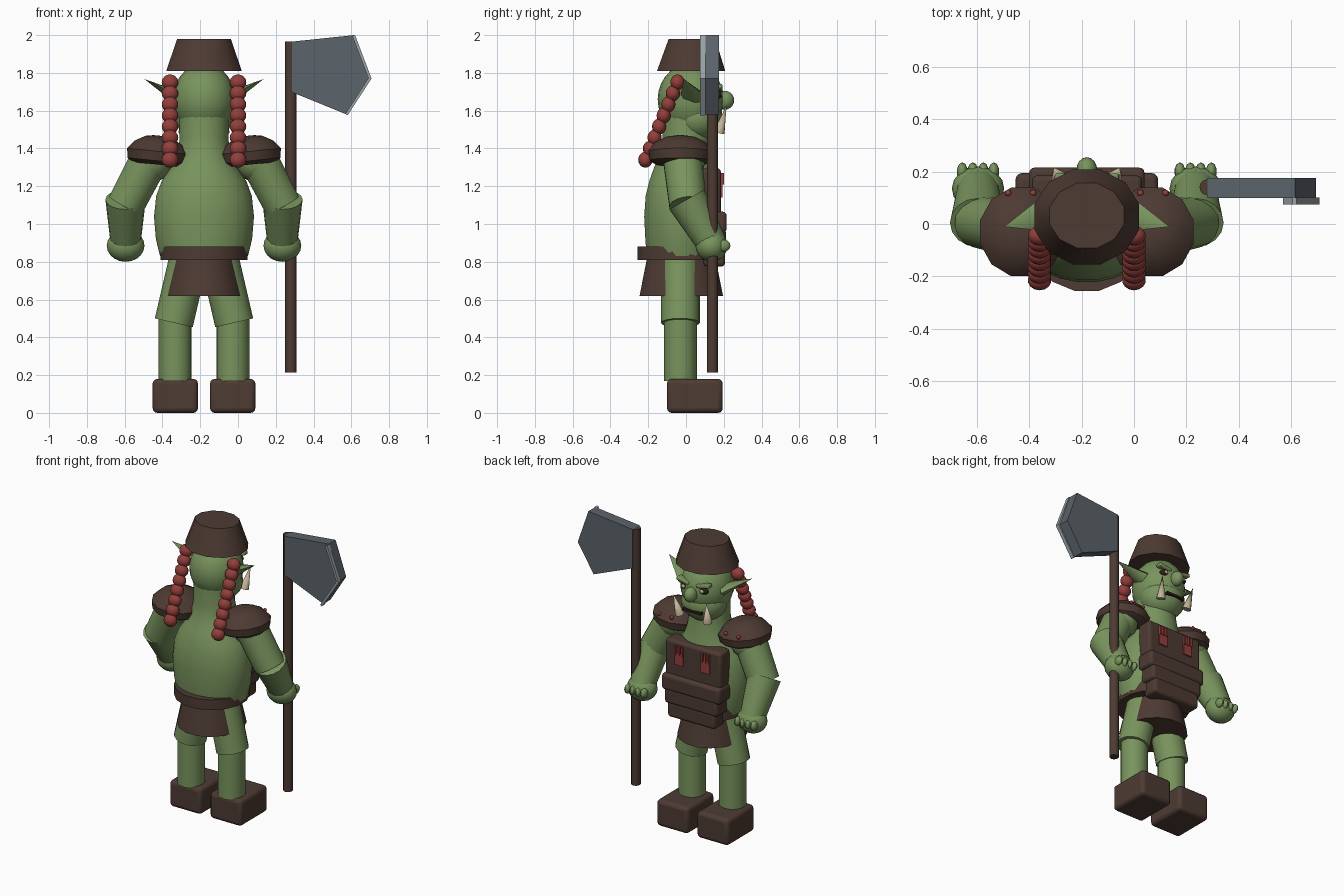
import bpy, bmesh, math
from mathutils import Vector, Matrix

cube = bpy.data.objects.get("Cube")
if cube:
    bpy.data.objects.remove(cube, do_unlink=True)

CX = -0.18  # body centre line


def material(name, rgb):
    m = bpy.data.materials.new(name)
    m.use_nodes = True
    m.diffuse_color = (*rgb, 1)
    m.node_tree.nodes["Principled BSDF"].inputs["Base Color"].default_value = (*rgb, 1)
    return m


GREEN = material("green_skin", (0.19, 0.295, 0.11))
BROWN = material("dark_leather", (0.075, 0.043, 0.033))
RED = material("red_hair", (0.29, 0.05, 0.043))
STEEL = material("steel", (0.105, 0.125, 0.145))
EDGE = material("sharp_edge", (0.32, 0.36, 0.38))
BONE = material("bone", (0.55, 0.46, 0.31))
DARK = material("dark_eye", (0.025, 0.012, 0.012))


def finish(bm, name, mat, smooth=True, bevel=0):
    bmesh.ops.recalc_face_normals(bm, faces=bm.faces)
    me = bpy.data.meshes.new(name)
    bm.to_mesh(me)
    bm.free()
    me.materials.append(mat)
    ob = bpy.data.objects.new(name, me)
    bpy.context.collection.objects.link(ob)
    if bevel:
        mod = ob.modifiers.new("bevel", 'BEVEL')
        mod.width, mod.segments = bevel, 3
    if smooth:
        bpy.ops.object.select_all(action='DESELECT')
        ob.select_set(True)
        bpy.context.view_layer.objects.active = ob
        bpy.ops.object.shade_smooth_by_angle(angle=math.radians(40))
    return ob


def rod(name, a, b, r1, r2, mat, sides=16, flat=1.0):
    """Tapered cylinder or cone from a to b."""
    a, b = Vector(a), Vector(b)
    bm = bmesh.new()
    rot = (b - a).to_track_quat('Z', 'Y').to_matrix().to_4x4()
    bmesh.ops.create_cone(bm, cap_ends=True, segments=sides, radius1=r1, radius2=r2,
                          depth=(b - a).length,
                          matrix=Matrix.Translation((a + b) / 2) @ rot @ Matrix.Diagonal((1, flat, 1, 1)))
    return finish(bm, name, mat)


def ball(name, loc, size, mat, u=16, v=10):
    bm = bmesh.new()
    bmesh.ops.create_uvsphere(bm, u_segments=u, v_segments=v, radius=1,
                              matrix=Matrix.Translation(loc) @ Matrix.Diagonal((*size, 1)))
    return finish(bm, name, mat)


def box(name, loc, size, mat, bevel=0, tilt=0):
    bm = bmesh.new()
    bmesh.ops.create_cube(bm, size=1, matrix=Matrix.Translation(loc) @ Matrix.Rotation(tilt, 4, 'Y')
                          @ Matrix.Diagonal((*size, 1)))
    return finish(bm, name, mat, bevel > 0, bevel)


def lathe(name, rings, mat, x=CX, sides=24, tilt=0):
    """Stack of elliptical rings: z, x radius, y radius, y centre."""
    bm = bmesh.new()
    loops = []
    for z, rx, ry, yc in rings:
        loops.append([bm.verts.new((rx * math.cos(t), yc + ry * math.sin(t), z))
                      for t in (math.tau * (i + 0.5) / sides for i in range(sides))])
    for lo, hi in zip(loops, loops[1:]):
        for i in range(sides):
            j = (i + 1) % sides
            bm.faces.new((lo[i], lo[j], hi[j], hi[i]))
    bm.faces.new(loops[0])
    bm.faces.new(loops[-1])
    mid = Vector((0, 0, (rings[0][0] + rings[-1][0]) / 2))
    bmesh.ops.rotate(bm, verts=bm.verts, cent=mid, matrix=Matrix.Rotation(tilt, 3, 'Y'))
    bmesh.ops.translate(bm, verts=bm.verts, vec=(x, 0, 0))
    return finish(bm, name, mat)


def prism(name, outline, y0, y1, mat):
    """Extrude an x-z outline along y."""
    bm = bmesh.new()
    f = bm.faces.new([bm.verts.new((x, y0, z)) for x, z in outline])
    ext = bmesh.ops.extrude_face_region(bm, geom=[f])
    bmesh.ops.translate(bm, verts=[v for v in ext["geom"] if isinstance(v, bmesh.types.BMVert)],
                        vec=(0, y1 - y0, 0))
    return finish(bm, name, mat, False)


# Torso, neck and head
lathe("torso", [(0.83, .235, .19, -.02), (0.92, .257, .197, -.02), (1.04, .267, .203, -.02),
                (1.15, .255, .195, -.02), (1.23, .225, .18, -.015), (1.30, .175, .16, -.01),
                (1.36, .145, .14, 0), (1.45, .13, .125, 0), (1.6, .13, .125, 0)], GREEN)
ball("head", (CX, 0.025, 1.66), (0.165, 0.175, 0.19), GREEN, 20, 14)
ball("jaw", (CX, 0.06, 1.56), (0.15, 0.135, 0.125), GREEN, 20, 12)
ball("nose", (CX, 0.205, 1.655), (0.04, 0.05, 0.05), GREEN)
box("mouth", (CX, 0.185, 1.535), (0.14, 0.03, 0.016), DARK)

# Helmet, belt and skirt
lathe("helmet", [(1.81, .207, .187, .027), (1.98, .147, .128, .032)], BROWN, sides=12)
lathe("belt", [(0.81, .235, .235, -.025), (0.88, .235, .235, -.025)], BROWN, sides=16)
lathe("skirt", [(0.62, .212, .225, -.025), (0.82, .165, .185, -.025)], BROWN, sides=16)

# Chest armour: breastplate and three overlapping slabs
box("breastplate", (CX, 0.13, 1.17), (0.42, 0.11, 0.25), BROWN, 0.02)
for i in range(3):
    box(f"belly_slab_{i + 1}", (CX, 0.15, 1.01 - 0.09 * i), (0.44 - 0.04 * i, 0.13 - 0.008 * i, 0.11), BROWN, 0.02)

for s, side in ((-1, "right"), (1, "left")):
    def at(dx, y, z):
        return (CX + s * dx, y, z)

    # Face details
    ball(side + "_eye", at(.07, .165, 1.685), (.034, .025, .024), DARK)
    ball(side + "_pupil", at(.07, .186, 1.687), (.014, .008, .012), BONE, 10, 6)
    box(side + "_brow", at(.075, .17, 1.722), (.095, .045, .025), GREEN, 0.008, -s * 0.2)
    rod(side + "_tusk", at(.105, .175, 1.485), at(.125, .215, 1.63), .03, 0, BONE, 10)
    rod(side + "_ear", at(.14, .04, 1.67), at(.315, -.01, 1.767), .075, 0, GREEN, 8, 0.45)

    # Braid
    for i in range(8):
        t = i / 7
        ball(f"{side}_braid_bead_{i + 1}", at(.18, -.045 - .17 * t, 1.75 - .41 * t),
             (.045, .038, .042), RED, 14, 8)

    # Shoulder guard with studs
    lathe(side + "_shoulder_guard", [(1.315, .13, .13, -.03), (1.335, .16, .165, -.03), (1.385, .168, .175, -.03),
                                     (1.43, .13, .14, -.03), (1.46, .075, .08, -.03), (1.468, .03, .03, -.03)],
          BROWN, CX + s * .245, 12, -s * 0.1)
    for dx in (.205, .3):
        ball(side + "_stud", at(dx, .118, 1.41), (.013, .013, .013), RED, 8, 6)

    # Red clawed tag on the breastplate
    box(side + "_tag", at(.1, .187, 1.18), (.065, .015, .08), RED)
    for k in (-1, 0, 1):
        box(side + "_tag_claw", at(.1 + k * .025, .19, 1.24), (.013, .022, .06), RED)

    # Arm and fist
    ball(side + "_shoulder", at(.28, -.01, 1.33), (.11, .11, .11), GREEN)
    rod(side + "_upper_arm", at(.28, -.02, 1.36), at(.415, .01, 1.1), .105, .1, GREEN)
    rod(side + "_forearm", at(.415, .005, 1.13), at(.415, .135, .9), .107, .08, GREEN)
    ball(side + "_hand", at(.415, .135, .885), (.1, .085, .085), GREEN)
    for i in range(4):
        ball(f"{side}_finger_{i + 1}", at(.355 + i * .04, .2, .885), (.021, .035, .032), GREEN, 10, 8)

    # Leg and boot
    rod(side + "_thigh", at(.16, -.03, .477), at(.085, -.03, .8), .103, .103, GREEN)
    rod(side + "_shin", at(.153, -.03, .17), at(.153, -.03, .5), .087, .087, GREEN)
    box(side + "_boot", at(.152, .047, .09), (.24, .295, .18), BROWN, 0.025)

# Axe: shaft, blade, and sharpened strip on the cutting side
rod("axe_shaft", (.28, .14, .215), (.28, .14, 1.965), .03, .03, BROWN, 12)
prism("axe_blade", [(.28, 1.965), (.615, 2.0), (.695, 1.77), (.575, 1.58), (.28, 1.70)], .1, .175, STEEL)
prism("axe_edge", [(.605, 1.995), (.62, 2.0), (.707, 1.77), (.58, 1.575), (.568, 1.583), (.69, 1.772)],
      .075, .102, EDGE)
